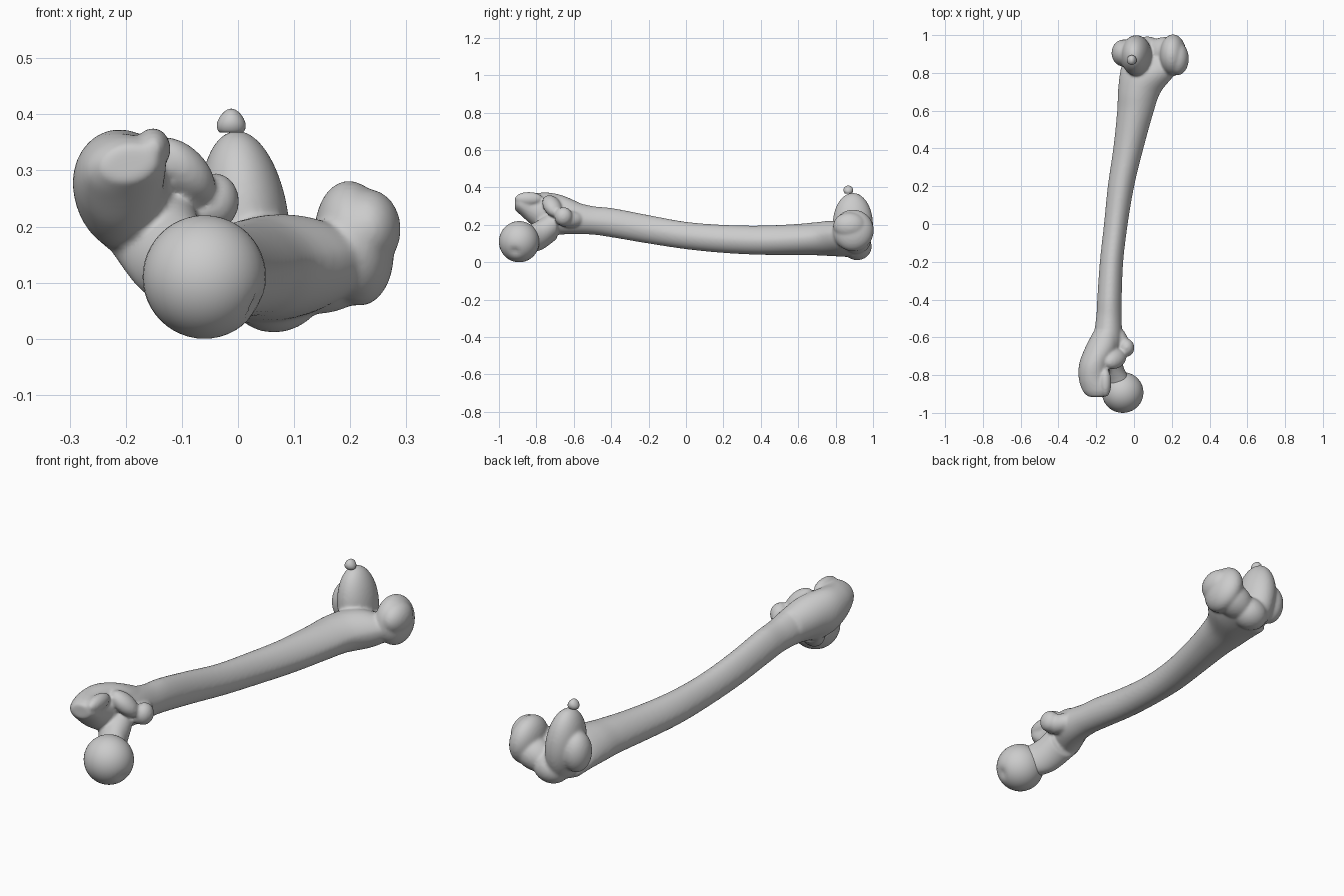
import bpy, bmesh, math
from mathutils import Vector, Matrix

SIDES = 40


def loft(bm, rings, ridge=0.0, sub=5):
    """Smooth tube along y; each ring is (y, cx, cz, rx, rz, tilt in degrees)."""
    pts = [Vector(r) for r in rings]
    path = []
    for i in range(len(pts) - 1):
        p0, p1, p2 = pts[max(i - 1, 0)], pts[i], pts[i + 1]
        p3 = pts[min(i + 2, len(pts) - 1)]
        m1 = (p2 - p0) * (p2[0] - p1[0]) / (p2[0] - p0[0])
        m2 = (p3 - p1) * (p2[0] - p1[0]) / (p3[0] - p1[0])
        for k in range(sub):
            t = k / sub
            path.append(p1 * (2*t**3 - 3*t*t + 1) + m1 * (t**3 - 2*t*t + t)
                        + p2 * (3*t*t - 2*t**3) + m2 * (t**3 - t*t))
    path.append(pts[-1])
    loops = []
    for y, cx, cz, rx, rz, tilt in path:
        c, s = math.cos(math.radians(tilt)), math.sin(math.radians(tilt))
        loop = []
        for k in range(SIDES):
            a = math.tau * k / SIDES
            u = rx * math.cos(a) * (1 - ridge * max(0, math.sin(a)))
            w = rz * math.sin(a)
            loop.append(bm.verts.new((cx + u*c - w*s, y, cz + u*s + w*c)))
        loops.append(loop)
    for a, b in zip(loops, loops[1:]):
        for k in range(SIDES):
            n = (k + 1) % SIDES
            bm.faces.new((a[k], a[n], b[n], b[k]))
    bm.faces.new(loops[0])
    bm.faces.new(loops[-1])


def blob(bm, centre, radii, tilt=0, yaw=0):
    """Ellipsoid, tilted about y and turned about z."""
    m = (Matrix.Translation(centre) @ Matrix.Rotation(math.radians(yaw), 4, 'Z')
         @ Matrix.Rotation(math.radians(-tilt), 4, 'Y') @ Matrix.Diagonal((*radii, 1)))
    bmesh.ops.create_uvsphere(bm, u_segments=36, v_segments=24, radius=1, matrix=m)


def finish(bm, name):
    bmesh.ops.recalc_face_normals(bm, faces=bm.faces)
    for f in bm.faces:
        f.smooth = True
    me = bpy.data.meshes.new(name)
    bm.to_mesh(me)
    bm.free()
    ob = bpy.data.objects.new(name, me)
    bpy.context.collection.objects.link(ob)
    return ob


bm = bmesh.new()
# Bowed shaft, flaring towards the knee end
loft(bm, [(-0.72, -0.185, 0.255, 0.095, 0.110, 0),
          (-0.62, -0.145, 0.240, 0.080, 0.090, 0),
          (-0.50, -0.133, 0.224, 0.068, 0.076, 0),
          (-0.40, -0.130, 0.212, 0.065, 0.078, 0),
          (-0.20, -0.119, 0.176, 0.062, 0.076, 0),
          (0.00, -0.096, 0.143, 0.063, 0.073, 0),
          (0.20, -0.069, 0.125, 0.070, 0.075, 0),
          (0.40, -0.030, 0.118, 0.080, 0.078, 0),
          (0.60, 0.008, 0.122, 0.098, 0.083, 6),
          (0.70, 0.028, 0.126, 0.115, 0.088, 10),
          (0.80, 0.072, 0.127, 0.150, 0.092, 12),
          (0.88, 0.090, 0.110, 0.150, 0.075, 16)], ridge=0.15)
# Neck
loft(bm, [(-0.90, -0.060, 0.110, 0.070, 0.070, 0),
          (-0.83, -0.090, 0.128, 0.072, 0.075, 0),
          (-0.77, -0.125, 0.152, 0.075, 0.085, 0),
          (-0.69, -0.160, 0.210, 0.085, 0.085, 0)])
# Greater trochanter with its hooked tip
loft(bm, [(-0.915, -0.195, 0.312, 0.048, 0.032, 10),
          (-0.885, -0.200, 0.306, 0.072, 0.052, 12),
          (-0.82, -0.212, 0.282, 0.080, 0.086, 10),
          (-0.74, -0.205, 0.265, 0.085, 0.108, 5),
          (-0.66, -0.175, 0.262, 0.086, 0.095, 0),
          (-0.57, -0.145, 0.240, 0.070, 0.078, 0)])
blob(bm, (-0.150, -0.84, 0.340), (0.030, 0.075, 0.036), 10)
# Crest and lesser trochanter
blob(bm, (-0.100, -0.715, 0.300), (0.075, 0.050, 0.042), -42, 30)
blob(bm, (-0.040, -0.655, 0.245), (0.042, 0.048, 0.050))
blob(bm, (-0.075, -0.620, 0.230), (0.045, 0.085, 0.045), 0, 20)
# Taller condyle and its side knuckle
blob(bm, (0.012, 0.892, 0.200), (0.080, 0.108, 0.172), 6)
blob(bm, (-0.055, 0.905, 0.185), (0.064, 0.072, 0.095))
# Shorter condyle and its side knuckle
blob(bm, (0.207, 0.894, 0.170), (0.070, 0.110, 0.112), 8)
blob(bm, (0.230, 0.875, 0.195), (0.060, 0.088, 0.072))
# Kneecap groove joining the condyles
blob(bm, (0.070, 0.915, 0.085), (0.085, 0.078, 0.073), 15)
blob(bm, (0.165, 0.910, 0.125), (0.105, 0.080, 0.075), 24)

bone = finish(bm, "thigh_bone_body")
rm = bone.modifiers.new("fuse", 'REMESH')
rm.mode = 'VOXEL'
rm.voxel_size = 0.007
rm.use_smooth_shade = True
sm = bone.modifiers.new("soften", 'SMOOTH')
sm.factor = 0.5
sm.iterations = 8

# Ball head with its ligament pit
bm = bmesh.new()
blob(bm, (-0.060, -0.892, 0.110), (0.110, 0.108, 0.110))
pit = Vector((0.033, -0.915, 0.058))
for v in bm.verts:
    d = (v.co - pit).length
    v.co += (Vector((-0.06, -0.892, 0.11)) - v.co) * 0.12 * math.exp(-(d / 0.022)**2)
finish(bm, "ball_head")

# Small loose bone above the taller condyle
bm = bmesh.new()
blob(bm, (-0.010, 0.868, 0.385), (0.025, 0.026, 0.025))
for v in bm.verts:
    t = (v.co.z - 0.36) / 0.05
    v.co.x = -0.012 + (v.co.x + 0.010) * (1.25 - 0.5 * t)
    v.co.z = max(v.co.z, 0.368)
finish(bm, "sesamoid")
